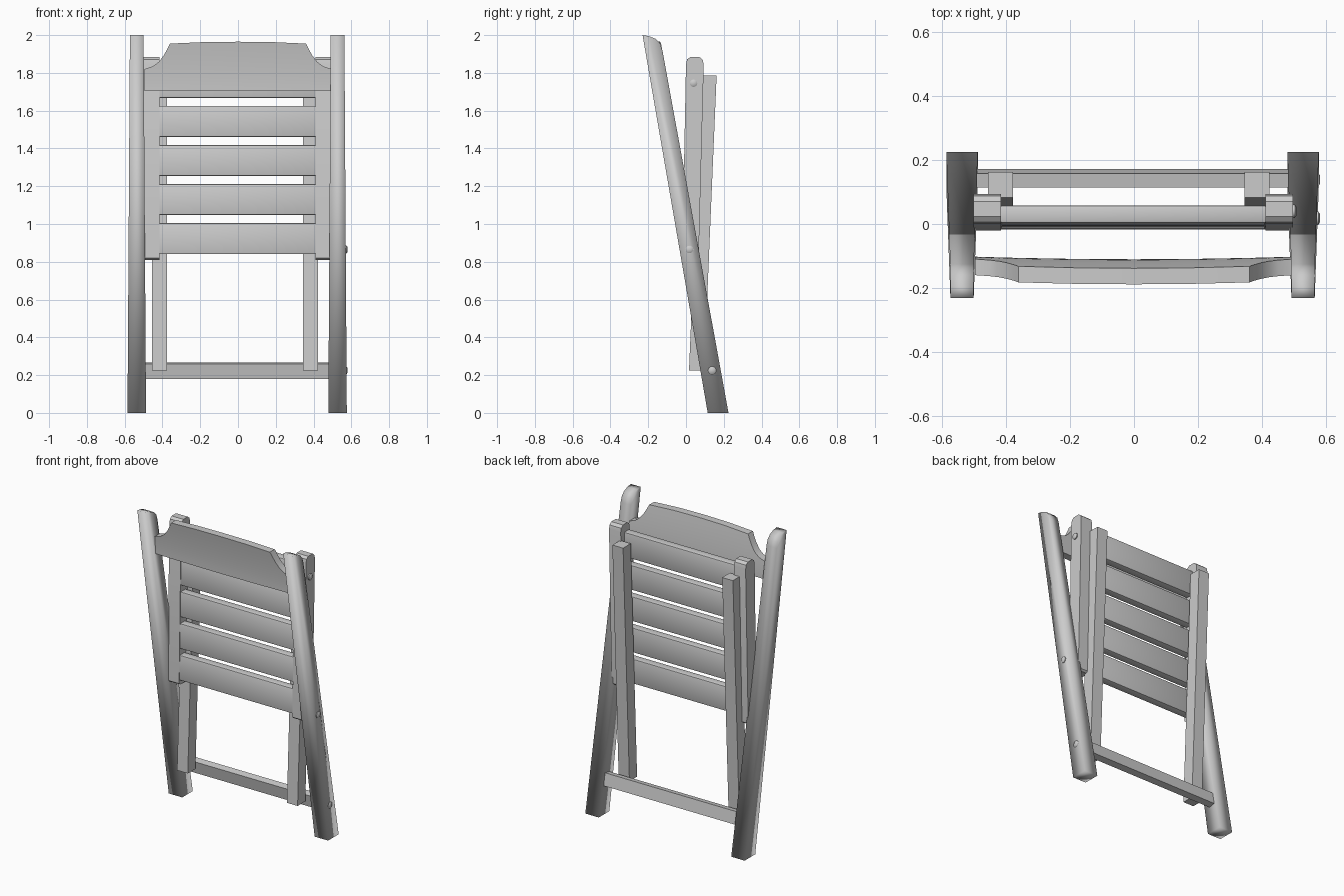
import bpy, bmesh, math
from mathutils import Vector

cube = bpy.data.objects.get("Cube")
if cube:
    bpy.data.objects.remove(cube, do_unlink=True)

grey = bpy.data.materials.new("plain_grey")
grey.use_nodes = True
colour = (0.6, 0.6, 0.6, 1)
grey.diffuse_color = colour
grey.node_tree.nodes["Principled BSDF"].inputs["Base Color"].default_value = colour


def finish(name, bm, smooth=None):
    """Turn a bmesh into a named, coloured object."""
    bmesh.ops.recalc_face_normals(bm, faces=bm.faces)
    mesh = bpy.data.meshes.new(name)
    bm.to_mesh(mesh)
    bm.free()
    mesh.materials.append(grey)
    obj = bpy.data.objects.new(name, mesh)
    bpy.context.collection.objects.link(obj)
    if smooth:
        bpy.ops.object.select_all(action='DESELECT')
        obj.select_set(True)
        bpy.context.view_layer.objects.active = obj
        bpy.ops.object.shade_smooth_by_angle(angle=math.radians(smooth))
    return obj


def prism(name, profile, x0, x1, bevel=0, smooth=None):
    """Extrude a side profile of (y, z) points across x."""
    bm = bmesh.new()
    face = bm.faces.new([bm.verts.new((x0, y, z)) for y, z in profile])
    new = bmesh.ops.extrude_face_region(bm, geom=[face])["geom"]
    moved = [v for v in new if isinstance(v, bmesh.types.BMVert)]
    bmesh.ops.translate(bm, verts=moved, vec=(x1 - x0, 0, 0))
    if bevel:
        bmesh.ops.bevel(bm, geom=bm.edges[:], offset=bevel, segments=2,
                        profile=0.5, affect='EDGES')
    return finish(name, bm, smooth)


def bolt(name, x, y, z, radius=0.021):
    """Domed bolt head facing +x; x is its outer end."""
    bm = bmesh.new()
    for r1, r2, depth, shift in ((radius, radius, 0.03, 0.02),
                                 (radius, radius * 0.6, 0.006, 0.003)):
        part = bmesh.ops.create_cone(bm, cap_ends=True, segments=16,
                                     radius1=r1, radius2=r2, depth=depth)["verts"]
        bmesh.ops.translate(bm, verts=part, vec=(0, 0, -shift))
    for v in bm.verts:
        v.co = Vector((x + v.co.z, y + v.co.x, z + v.co.y))
    finish(name, bm, 40)


# Leaning posts: side profile with a rounded crown, tapered in width
POST = [(0.115, 0), (0.225, 0), (-0.125, 1.92), (-0.137, 1.955),
        (-0.16, 1.98), (-0.195, 1.994), (-0.23, 2.0)]
for side, centre in (("right", -0.536), ("left", 0.527)):
    post = prism(side + "_post", POST, centre - 0.049, centre + 0.049, 0, 100)
    for v in post.data.vertices:
        lean = 1 - 0.26 * v.co.z / 2
        v.co.x = centre + (v.co.x - centre) * lean

# Seat side rails, folded upright, with rounded upper ends
RAIL = [(-0.02, 0.82), (-0.008, 0.81), (0.055, 0.81), (0.067, 0.82),
        (0.094, 1.845), (0.088, 1.87), (0.07, 1.885),
        (0.024, 1.885), (0.006, 1.872), (0, 1.845)]
for side, x0, x1 in (("right", -0.5, -0.415), ("left", 0.41, 0.495)):
    prism(side + "_seat_rail", RAIL, x0, x1, 0, 25)

# Seat slats
for i in range(5):
    low = 0.84 + i * 0.207
    high = low + 0.165
    y0 = -0.018 + 0.02 * (low - 0.82)
    y1 = y0 + 0.004
    prism("seat_slat_%d" % (i + 1),
          [(y0, low), (y0 + 0.055, low), (y1 + 0.055, high), (y1, high)],
          -0.42, 0.415, 0.008, 30)

# Rear legs
LEG = [(0.016, 0.225), (0.096, 0.225), (0.162, 1.785), (0.082, 1.785)]
for side, x0, x1 in (("right", -0.455, -0.377), ("left", 0.345, 0.423)):
    prism(side + "_rear_leg", LEG, x0, x1)

# Lower stretcher between the posts
prism("lower_stretcher", [(0.128, 0.18), (0.172, 0.188), (0.157, 0.268), (0.113, 0.26)],
      -0.5, 0.495)

# Curved back rest with scooped shoulders
OUTLINE = [(0, 1.965), (0.18, 1.963), (0.36, 1.955), (0.375, 1.925), (0.395, 1.89),
           (0.42, 1.858), (0.45, 1.835), (0.495, 1.82)]
columns = [(-x, z) for x, z in reversed(OUTLINE[1:])] + OUTLINE
ROWS = 8
bm = bmesh.new()
grid = []
for x, top in columns:
    line = []
    for r in range(ROWS + 1):
        z = 1.705 + (top - 1.705) * r / ROWS
        t = (z - 1.705) / 0.26
        y = -0.135 - 0.028 * t ** 1.6 + 0.008 * (x / 0.49) ** 2
        line.append([bm.verts.new((x, y + d, z)) for d in (-0.025, 0.025)])
    grid.append(line)
for a, b in zip(grid, grid[1:]):
    for r in range(ROWS):
        for k in (0, 1):
            bm.faces.new((a[r][k], b[r][k], b[r + 1][k], a[r + 1][k]))
    for r in (0, ROWS):
        bm.faces.new((a[r][0], b[r][0], b[r][1], a[r][1]))
for line in (grid[0], grid[-1]):
    for lower, upper in zip(line, line[1:]):
        bm.faces.new((lower[0], lower[1], upper[1], upper[0]))
finish("back_rest", bm, 40)

# Bolt heads on the left side
bolt("stretcher_bolt", 0.58, 0.138, 0.225)
bolt("pivot_bolt", 0.58, 0.018, 0.865)
bolt("rail_bolt", 0.507, 0.04, 1.745)
